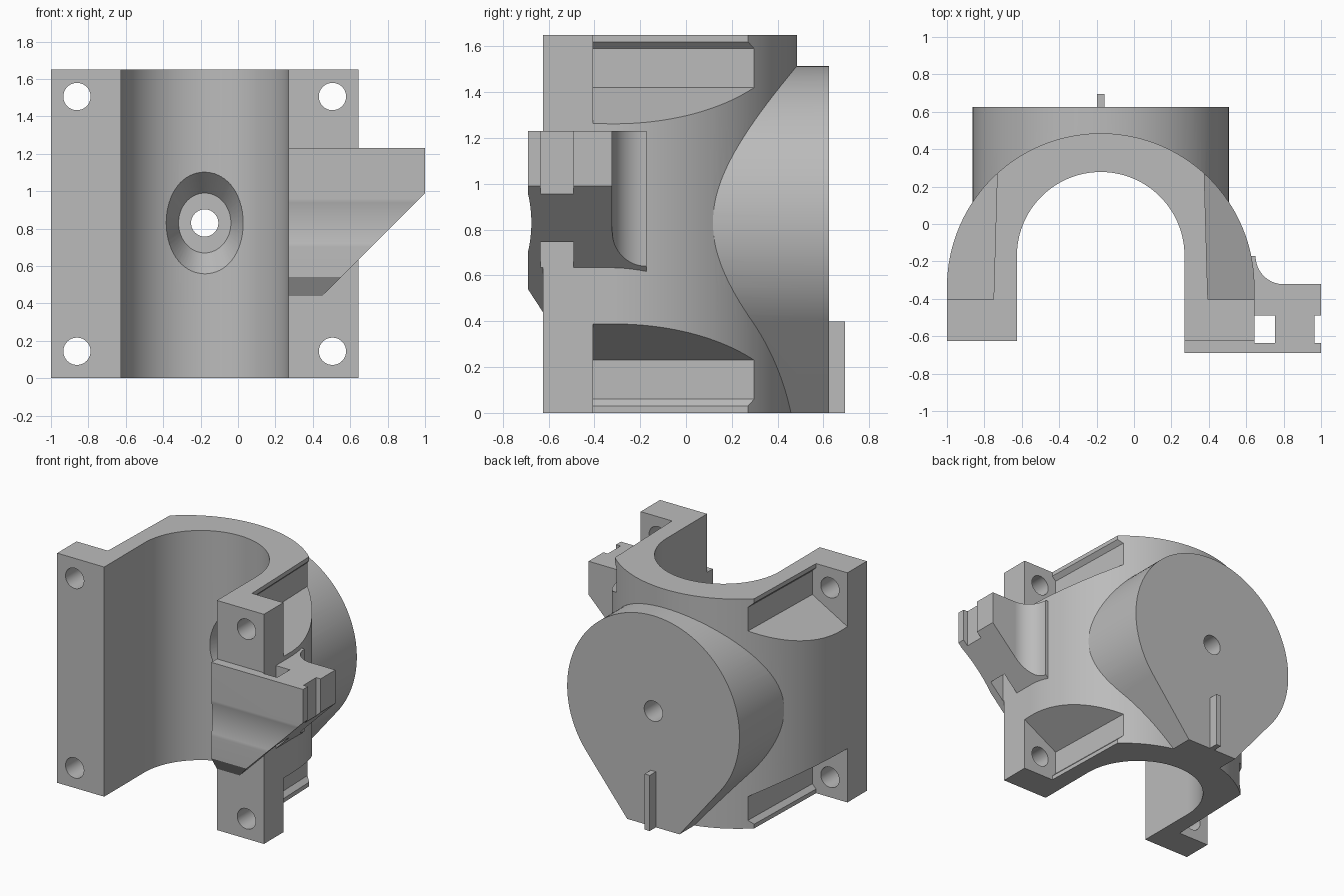
import bpy, bmesh
from math import sin, cos, pi, radians

cube = bpy.data.objects.get("Cube")
if cube:
    bpy.data.objects.remove(cube, do_unlink=True)

grey = bpy.data.materials.new("plain grey")
grey.use_nodes = True
COLOR = (0.5, 0.5, 0.5, 1)
grey.diffuse_color = COLOR
grey.node_tree.nodes["Principled BSDF"].inputs["Base Color"].default_value = COLOR

CX, HEIGHT, CZ = -0.178, 1.65, 0.83    # centre line, body height, boss axis height
AXES = {"x": lambda u, v, h: (h, u, v),
        "y": lambda u, v, h: (u, h, v),
        "z": lambda u, v, h: (u, v, h)}


def loft(name, start, end, axis, a, b):
    """Solid between two matching outlines placed at a and b along an axis."""
    bm = bmesh.new()
    place = AXES[axis]
    lo = [bm.verts.new(place(u, v, a)) for u, v in start]
    hi = [bm.verts.new(place(u, v, b)) for u, v in end]
    bm.faces.new(lo)
    bm.faces.new(hi)
    n = len(lo)
    for i in range(n):
        j = (i + 1) % n
        bm.faces.new((lo[i], lo[j], hi[j], hi[i]))
    bmesh.ops.recalc_face_normals(bm, faces=bm.faces)
    mesh = bpy.data.meshes.new(name)
    bm.to_mesh(mesh)
    bm.free()
    mesh.materials.append(grey)
    obj = bpy.data.objects.new(name, mesh)
    bpy.context.collection.objects.link(obj)
    return obj


def prism(name, outline, axis, a, b):
    return loft(name, outline, outline, axis, a, b)


def arc(u, v, ru, rv, start, end, steps):
    angles = [radians(start + (end - start) * i / steps) for i in range(steps + 1)]
    return [(u + ru * cos(t), v + rv * sin(t)) for t in angles]


def ellipse(u, v, ru, rv, steps=64):
    return arc(u, v, ru, rv, 0, 360, steps)[:-1]


def combine(target, tool, operation="DIFFERENCE"):
    mod = target.modifiers.new("combine", "BOOLEAN")
    mod.operation, mod.solver, mod.object = operation, "EXACT", tool
    bpy.context.view_layer.objects.active = target
    bpy.ops.object.modifier_apply(modifier=mod.name)
    bpy.data.objects.remove(tool, do_unlink=True)


def arch(radius, cy, base):
    return [(CX - radius, base), (CX + radius, base)] + arc(CX, cy, radius, radius, 0, 180, 80)


# Half-round shell with straight front legs
body = prism("shell_body", arch(0.822, -0.337, -0.625), "z", 0, HEIGHT)

# Teardrop boss on the back, narrowing to a flat foot
boss_outline = arc(CX, CZ, 0.685, 0.685, -39, 219, 90) + [(CX - 0.208, 0), (CX + 0.208, 0)]
combine(body, prism("boss", boss_outline, "y", 0, 0.625), "UNION")

# Inner channel
combine(body, prism("channel_cutter", arch(0.448, -0.17, -0.8), "z", -0.1, HEIGHT + 0.1))

# Tapered recess and axle hole through the boss
combine(body, loft("recess_cutter", ellipse(CX, CZ, 0.255, 0.435),
                   ellipse(CX, CZ, 0.14, 0.16), "y", 0.1, 0.4))
combine(body, prism("axle_cutter", ellipse(CX, CZ, 0.073, 0.073, 40), "y", 0.1, 0.8))

# Corner pockets with a small lip, and the bolt holes in front of them
pocket = [(0.365, 1.42), (0.765, 1.195), (0.9, 1.195), (0.9, 1.75),
          (0.395, 1.75), (0.395, 1.62), (0.365, 1.59)]
for sx in (1, -1):
    for top in (True, False):
        def corner(x, z):
            return CX + sx * (x - CX), z if top else HEIGHT - z
        near = [corner(x, z) for x, z in pocket]
        far = [corner(x - 0.026, z) for x, z in pocket]
        combine(body, loft("pocket_cutter", near, far, "y", -0.405, 0.5))
        hx, hz = corner(0.505, 1.506)
        combine(body, prism("bolt_cutter", ellipse(hx, hz, 0.073, 0.073, 40), "y", -0.8, -0.3))

# Side arm: front plate, web and back bar filleted into the shell
arm_outline = ([(0.27, -0.69), (1, -0.69), (1, -0.635), (0.965, -0.635), (0.965, -0.49),
                (1, -0.49), (1, -0.322)]
               + arc(0.8, -0.172, 0.15, 0.15, 270, 180, 16)
               + [(0.6, -0.172), (0.6, -0.49), (0.755, -0.49), (0.755, -0.635),
                  (0.645, -0.635), (0.645, -0.62), (0.27, -0.62)])
arm = prism("side_arm", arm_outline, "z", 0.44, 1.23)
# Sloped underside, bevelled lower lip and shallow front groove
combine(arm, prism("slope_cutter", [(0.35, 0.34), (1.1, 1.09), (1.1, 0.34)], "y", -0.9, 0.1))
combine(arm, prism("lip_cutter", [(-0.7225, 0.59), (-0.592, 0.39), (-0.8, 0.39)], "x", 0.1, 1.2))
combine(arm, prism("groove_cutter", ellipse(-1.235, 0.83, 0.56, 0.56, 160), "x", 0.1, 1.2))

# Pointer rib on the back face
rib = prism("pointer_rib", [(CX - 0.02, 0), (CX + 0.02, 0), (CX + 0.02, 0.4), (CX - 0.02, 0.4)],
            "y", 0.61, 0.695)

# Smooth the curved walls and keep the edges crisp
for obj in (body, arm, rib):
    bpy.ops.object.select_all(action="DESELECT")
    obj.select_set(True)
    bpy.context.view_layer.objects.active = obj
    bpy.ops.object.shade_smooth_by_angle(angle=pi / 9)
    weighted = obj.modifiers.new("weighted_normals", "WEIGHTED_NORMAL")
    weighted.keep_sharp = True
